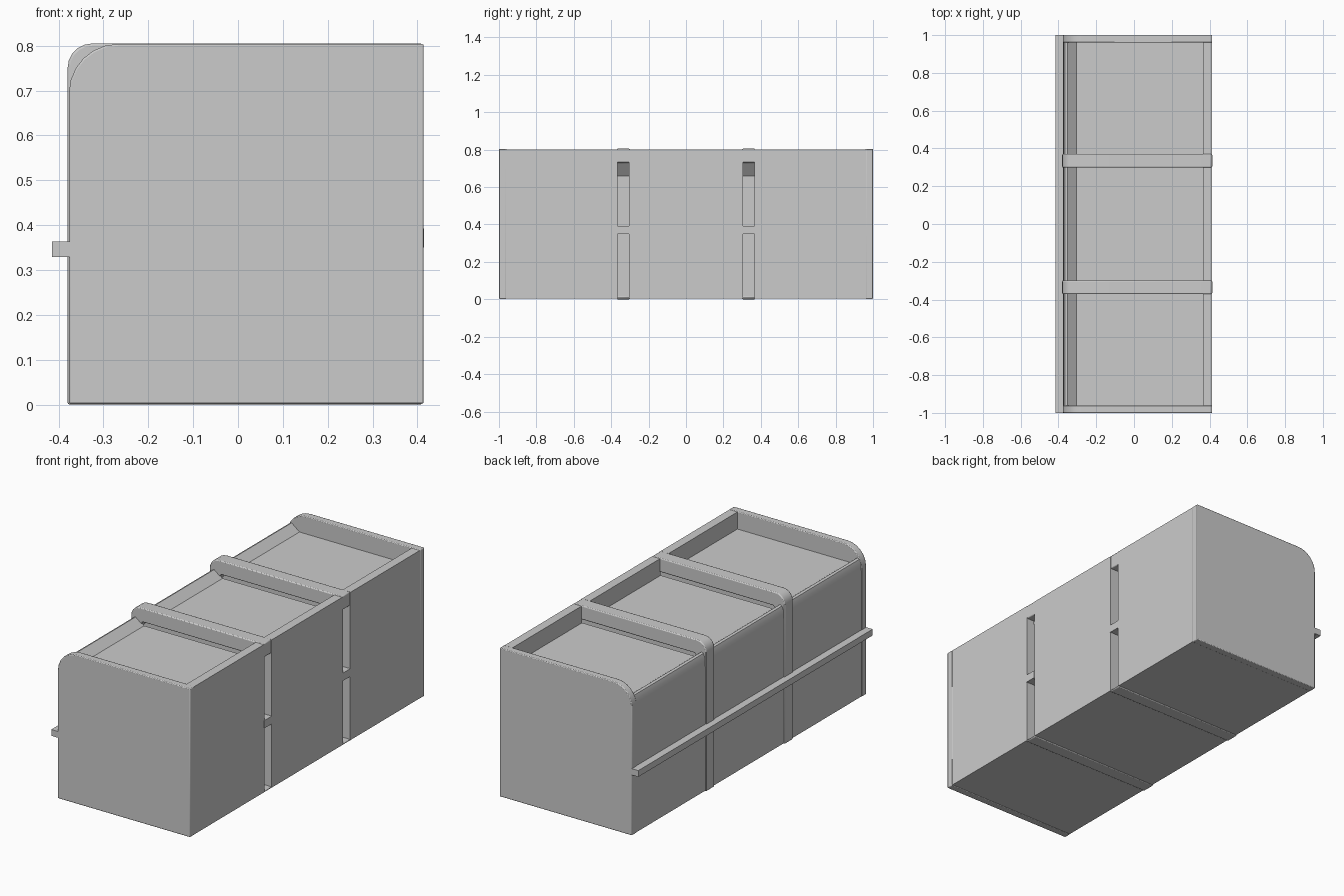
import bpy, bmesh, math

if "Cube" in bpy.data.objects:
    bpy.data.objects.remove(bpy.data.objects["Cube"])

RIGHT = 0.413   # flat right-hand side
PITCH = 0.335   # distance of each divider from the middle


def arc(cx, cz, r, n):
    """Quarter circle from the left side up to the top."""
    return [(cx - r * math.cos(i * math.pi / 2 / n),
             cz + r * math.sin(i * math.pi / 2 / n)) for i in range(n + 1)]


def prism(name, profile, y0, y1, bevel=0.0):
    """Extrude an x-z profile along y."""
    bm = bmesh.new()
    face = bm.faces.new([bm.verts.new((x, y0, z)) for x, z in profile])
    ext = bmesh.ops.extrude_face_region(bm, geom=[face])
    moved = [v for v in ext["geom"] if isinstance(v, bmesh.types.BMVert)]
    bmesh.ops.translate(bm, verts=moved, vec=(0, y1 - y0, 0))
    bmesh.ops.recalc_face_normals(bm, faces=bm.faces[:])
    mesh = bpy.data.meshes.new(name)
    bm.to_mesh(mesh)
    bm.free()
    obj = bpy.data.objects.new(name, mesh)
    bpy.context.collection.objects.link(obj)
    if bevel:
        mod = obj.modifiers.new("soft_edges", "BEVEL")
        mod.width = bevel
        mod.segments = 2
        mod.limit_method = "ANGLE"
        mod.angle_limit = math.radians(50)
    bpy.ops.object.select_all(action="DESELECT")
    obj.select_set(True)
    bpy.context.view_layer.objects.active = obj
    bpy.ops.object.shade_smooth_by_angle(angle=math.radians(35))
    return obj


def rect(x0, x1, z0, z1):
    return [(x0, z0), (x1, z0), (x1, z1), (x0, z1)]


# Three compartments with a sunken top, a right rim and a low left lip
body = [(RIGHT, 0.004), (RIGHT, 0.802), (0.365, 0.802), (0.365, 0.71),
        (-0.305, 0.71), (-0.352, 0.747), (-0.364, 0.742),
        (-0.372, 0.72), (-0.375, 0.67), (-0.375, 0.004)]
gap = 0.03
for name, y0, y1 in (("front_compartment", -0.97, -PITCH - gap),
                     ("middle_compartment", -PITCH + gap, PITCH - gap),
                     ("back_compartment", PITCH + gap, 0.97)):
    prism(name, body, y0, y1)

# End walls with a broad rounded top corner
end = [(RIGHT + 0.001, 0.002), (RIGHT + 0.001, 0.804)]
end += arc(-0.267, 0.694, 0.11, 6)[::-1]
end += [(-0.377, 0.002)]
prism("front_end_wall", end, -1.0, -0.96, 0.004)
prism("back_end_wall", end, 0.96, 1.0, 0.004)

# Hollow dividers, open as a slot on the right side
rib = [(0.411, 0.0), (0.411, 0.01), (-0.366, 0.01), (-0.366, 0.66),
       (-0.31, 0.73), (0.411, 0.73), (0.411, 0.805)]
rib += arc(-0.325, 0.75, 0.055, 5)[::-1]
rib += [(-0.38, 0.0)]
for side, label in ((-1, "front"), (1, "back")):
    y = side * PITCH
    prism(label + "_divider", rib, y - 0.036, y + 0.036, 0.006)
    # Small block bridging each slot
    prism(label + "_slot_block", rect(0.36, 0.415, 0.35, 0.392), y - 0.031, y + 0.031)

# Rail along the left side
prism("side_rail", rect(-0.415, -0.37, 0.329, 0.363), -1.0, 1.0)
